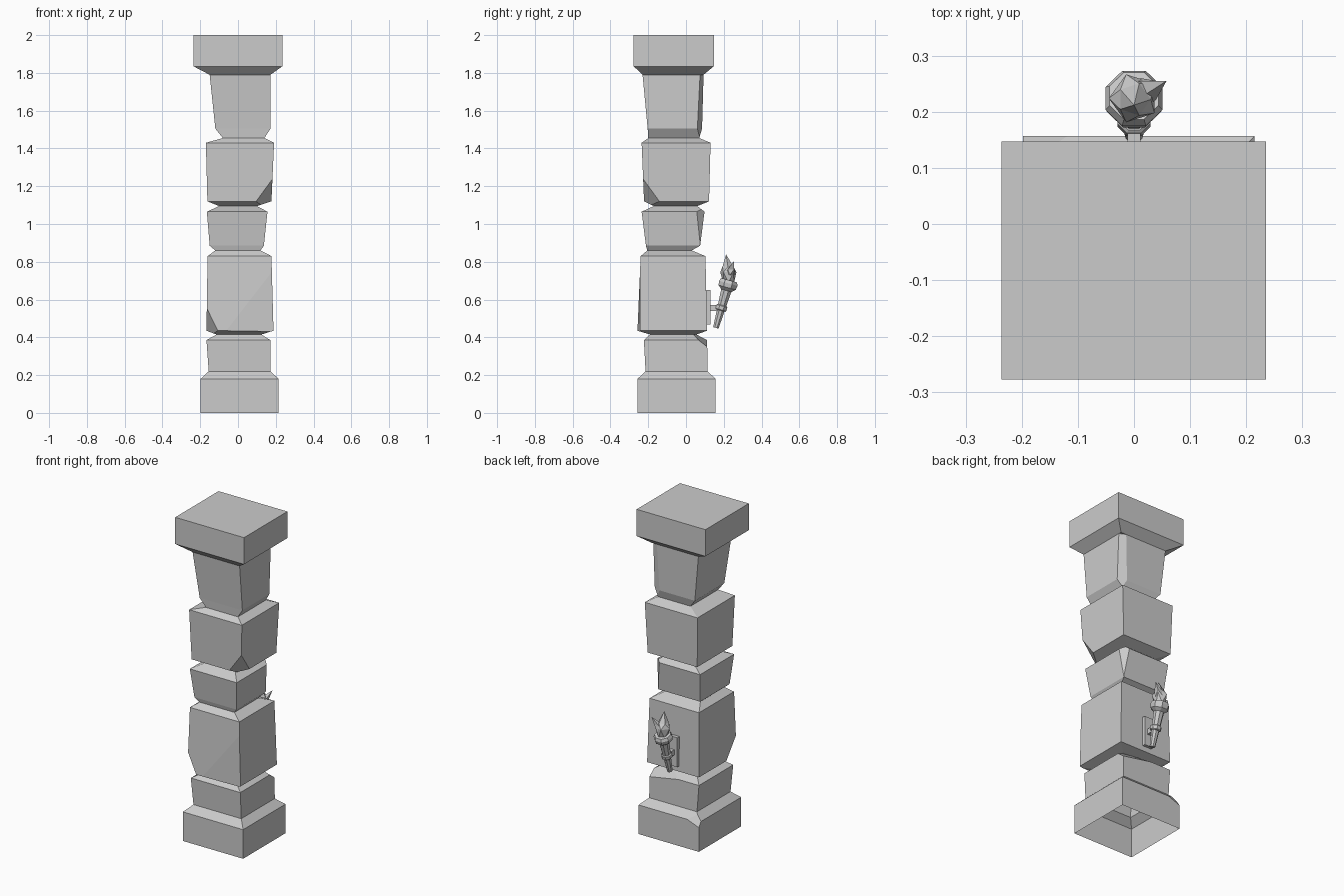
import bpy, bmesh, math
from mathutils import Vector, Matrix

if "Cube" in bpy.data.objects:
    bpy.data.objects.remove(bpy.data.objects["Cube"])


def finish(bm, name):
    bmesh.ops.recalc_face_normals(bm, faces=bm.faces)
    me = bpy.data.meshes.new(name)
    bm.to_mesh(me)
    bm.free()
    ob = bpy.data.objects.new(name, me)
    bpy.context.collection.objects.link(ob)
    return ob


def loft(bm, rings, cap_start=True, cap_end=True):
    loops = [[bm.verts.new(p) for p in r] for r in rings]
    n = len(loops[0])
    for a, b in zip(loops, loops[1:]):
        for i in range(n):
            j = (i + 1) % n
            bm.faces.new((a[i], a[j], b[j], b[i]))
    if cap_start:
        bm.faces.new(loops[0][::-1])
    if cap_end:
        bm.faces.new(loops[-1])


def stone(name, levels, chips=(), bottom=True, top=True):
    """Stack of rectangles (z, x0, x1, y0, y1); each chip is a corner and its x, y, z reach."""
    bm = bmesh.new()
    loft(bm, [[(x0, y0, z), (x1, y0, z), (x1, y1, z), (x0, y1, z)]
              for z, x0, x1, y0, y1 in levels], bottom, top)
    bmesh.ops.recalc_face_normals(bm, faces=bm.faces)
    for corner, reach in chips:
        c = Vector(corner)
        n = Vector([1 / r for r in reach])
        cut = bmesh.ops.bisect_plane(bm, geom=bm.verts[:] + bm.edges[:] + bm.faces[:],
                                     plane_co=c + Vector((reach[0], 0, 0)),
                                     plane_no=-n, clear_outer=True)
        edges = [e for e in cut["geom_cut"] if isinstance(e, bmesh.types.BMEdge)]
        bmesh.ops.holes_fill(bm, edges=edges, sides=0)
    return finish(bm, name)


# Pillar: hollow plinth, five weathered stones, capital
stone("plinth", [(0, -.198, .215, -.257, .157), (.18, -.198, .215, -.257, .157),
                 (.22, -.155, .172, -.214, .114)],
      [((-.198, .157, .18), (.08, -.02, -.03))], False, False)
stone("lower_stone", [(.22, -.155, .172, -.214, .114), (.385, -.167, .172, -.223, .112),
                      (.415, -.114, .124, -.19, .055)],
      [((.172, .112, .385), (-.2, -.045, -.035))], False)
stone("large_stone", [(.415, -.114, .124, -.19, .055), (.435, -.167, .188, -.257, .112),
                      (.83, -.161, .177, -.24, .103), (.86, -.12, .119, -.205, .03)],
      [((-.167, -.257, .435), (.06, .10, .13)),
       ((.188, -.257, .435), (-.25, .014, 40))])
stone("narrow_stone", [(.86, -.12, .119, -.205, .03), (.885, -.15, .137, -.212, .075),
                       (1.065, -.165, .156, -.235, .098), (1.095, -.1, .1, -.17, .06)],
      [((.146, .087, .97), (-.02, -.02, 40))])
stone("middle_stone", [(1.095, -.1, .1, -.17, .06), (1.12, -.162, .177, -.222, .122),
                       (1.43, -.17, .191, -.235, .13), (1.455, -.08, .14, -.2, .07)],
      [((.179, -.224, 1.12), (-.085, .085, .11))])
stone("upper_stone", [(1.455, -.08, .14, -.2, .07), (1.505, -.12, .172, -.203, .085),
                      (1.79, -.15, .172, -.23, .093)],
      [((.172, .085, 1.505), (-.05, -.025, .5))])
stone("capital", [(1.79, -.15, .172, -.23, .093), (1.835, -.236, .235, -.277, .147),
                  (2, -.236, .235, -.277, .147)])

# Wall plate and bracket arm behind the large stone
stone("wall_plate", [(.468, -.03, .03, .09, .129), (.65, -.03, .03, .09, .129)])
stone("bracket_arm", [(.54, -.012, .012, .12, .19), (.572, -.012, .012, .12, .19)])

# Leaning torch: shapes turned around a tilted axis
foot, head = Vector((0, .158, .45)), Vector((0, .225, .69))
axis = (head - foot).normalized()
place = Matrix.Translation(foot) @ axis.to_track_quat('Z', 'Y').to_matrix().to_4x4()


def turned(name, profile, sides=8):
    bm = bmesh.new()
    loft(bm, [[place @ Vector((r * math.cos(a), r * math.sin(a), t))
               for a in [(i + .5) * math.tau / sides for i in range(sides)]]
              for r, t in profile])
    return finish(bm, name)


turned("torch_handle", [(.016, 0), (.02, .06), (.026, .15), (.031, .215)])
turned("bracket_ring", [(.027, .095), (.032, .1), (.032, .12), (.027, .125)])
turned("torch_cup", [(.03, .205), (.051, .222), (.055, .245), (.047, .262), (.03, .262)])


# Faceted flame: a twisted body with a tall tip and a side tongue
def flame(name, rings, tip, sides):
    bm = bmesh.new()
    pts = []
    for k, (c, r) in enumerate(rings):
        pts.append([Vector(c) + Vector((r * math.cos(a), r * math.sin(a), 0))
                    for a in [(i + .5 * k) * math.tau / sides for i in range(sides)]])
    loft(bm, pts, True, False)
    bm.verts.ensure_lookup_table()
    last = bm.verts[-sides:]
    apex = bm.verts.new(tip)
    for i in range(sides):
        bm.faces.new((last[i], last[(i + 1) % sides], apex))
    bmesh.ops.triangulate(bm, faces=bm.faces[:])
    return finish(bm, name)


flame("flame_body", [((0, .226, .69), .03), ((0, .224, .745), .045), ((0, .222, .775), .03)],
      (0, .212, .84), 5)
flame("flame_tongue", [((.012, .232, .73), .028), ((.022, .238, .76), .024)],
      (.058, .255, .805), 4)
